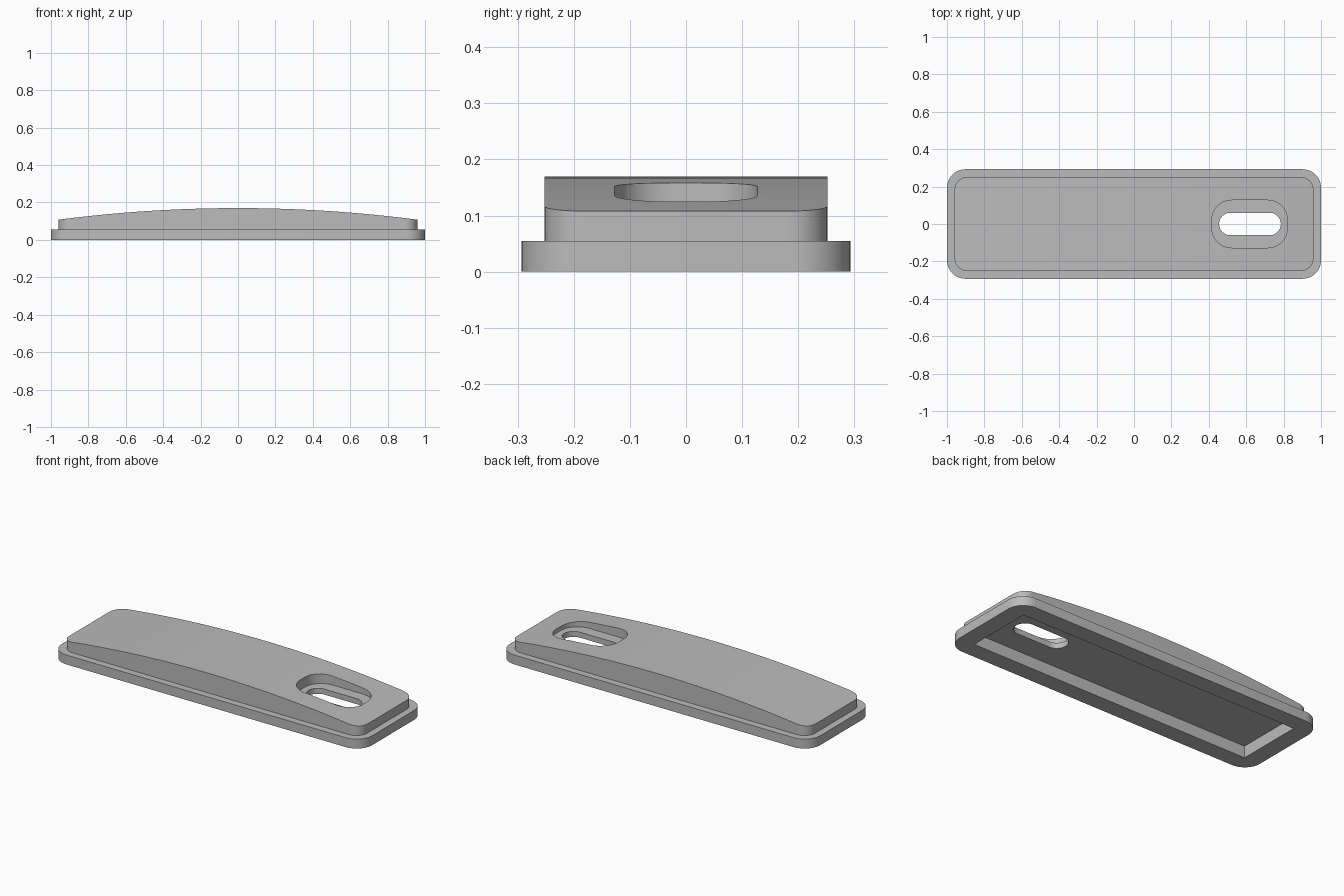
import bpy
from math import cos, sin, pi

cube = bpy.data.objects.get("Cube")
if cube:
    bpy.data.objects.remove(cube, do_unlink=True)

grey = bpy.data.materials.new("plain grey")
grey.use_nodes = True
COLOUR = (0.5, 0.5, 0.5, 1)
grey.diffuse_color = COLOUR
grey.node_tree.nodes["Principled BSDF"].inputs["Base Color"].default_value = COLOUR


def extrude(name, outline, offset):
    """Closed prism from a 3D outline swept along an offset."""
    n = len(outline)
    far = [tuple(p[i] + offset[i] for i in range(3)) for p in outline]
    faces = [tuple(reversed(range(n))), tuple(range(n, 2 * n))]
    faces += [(i, (i + 1) % n, (i + 1) % n + n, i + n) for i in range(n)]
    mesh = bpy.data.meshes.new(name)
    mesh.from_pydata(outline + far, [], faces)
    mesh.materials.append(grey)
    obj = bpy.data.objects.new(name, mesh)
    bpy.context.collection.objects.link(obj)
    return obj


def rounded_block(name, half_x, half_y, radius, z0, z1, cx=0, steps=12):
    """Upright block with rounded corners in plan."""
    if radius:
        pts = []
        for q, (sx, sy) in enumerate([(1, 1), (-1, 1), (-1, -1), (1, -1)]):
            for k in range(steps + 1):
                a = (q + k / steps) * pi / 2
                pts.append((cx + sx * (half_x - radius) + radius * cos(a),
                            sy * (half_y - radius) + radius * sin(a), z0))
    else:
        pts = [(cx + sx * half_x, sy * half_y, z0)
               for sx, sy in [(1, 1), (-1, 1), (-1, -1), (1, -1)]]
    return extrude(name, pts, (0, 0, z1 - z0))


def combine(target, tool, operation):
    """Bake one boolean into the target and drop the tool."""
    mod = target.modifiers.new("cut", "BOOLEAN")
    mod.operation, mod.object, mod.solver = operation, tool, "EXACT"
    graph = bpy.context.evaluated_depsgraph_get()
    baked = bpy.data.meshes.new_from_object(target.evaluated_get(graph))
    target.modifiers.clear()
    target.data = baked
    bpy.data.objects.remove(tool, do_unlink=True)


# Flange plate at the bottom
plate = rounded_block("cover_plate", 1, 0.293, 0.1, 0, 0.055)

# Crowned body: rounded block trimmed by a long shallow arch
CROWN, SAG, HALF = 0.17, 0.062, 0.96
R = (HALF ** 2 + SAG ** 2) / (2 * SAG)
STEPS = 48
arch = [(-1.0, -0.4, 0.01), (1.0, -0.4, 0.01)]
for i in range(STEPS + 1):
    x = 1 - 2 * i / STEPS
    arch.append((x, -0.4, CROWN - R + (R * R - x * x) ** 0.5))
body = rounded_block("crowned_body", HALF, 0.252, 0.07, 0.03, 0.3)
combine(body, extrude("arch_trim", arch, (0, 0.8, 0)), "INTERSECT")
combine(plate, body, "UNION")

# Square-cornered pocket in the underside
combine(plate, rounded_block("pocket", 0.9, 0.195, 0, -0.1, 0.068), "DIFFERENCE")

# Recess and through slot near one end
combine(plate, rounded_block("recess", 0.202, 0.127, 0.105, 0.1, 0.4, 0.618), "DIFFERENCE")
combine(plate, rounded_block("slot", 0.165, 0.06, 0.0599, -0.2, 0.4, 0.62), "DIFFERENCE")

# Smooth curved walls, sharp rims
bpy.ops.object.select_all(action="DESELECT")
plate.select_set(True)
bpy.context.view_layer.objects.active = plate
bpy.ops.object.shade_smooth_by_angle(angle=pi / 6)
